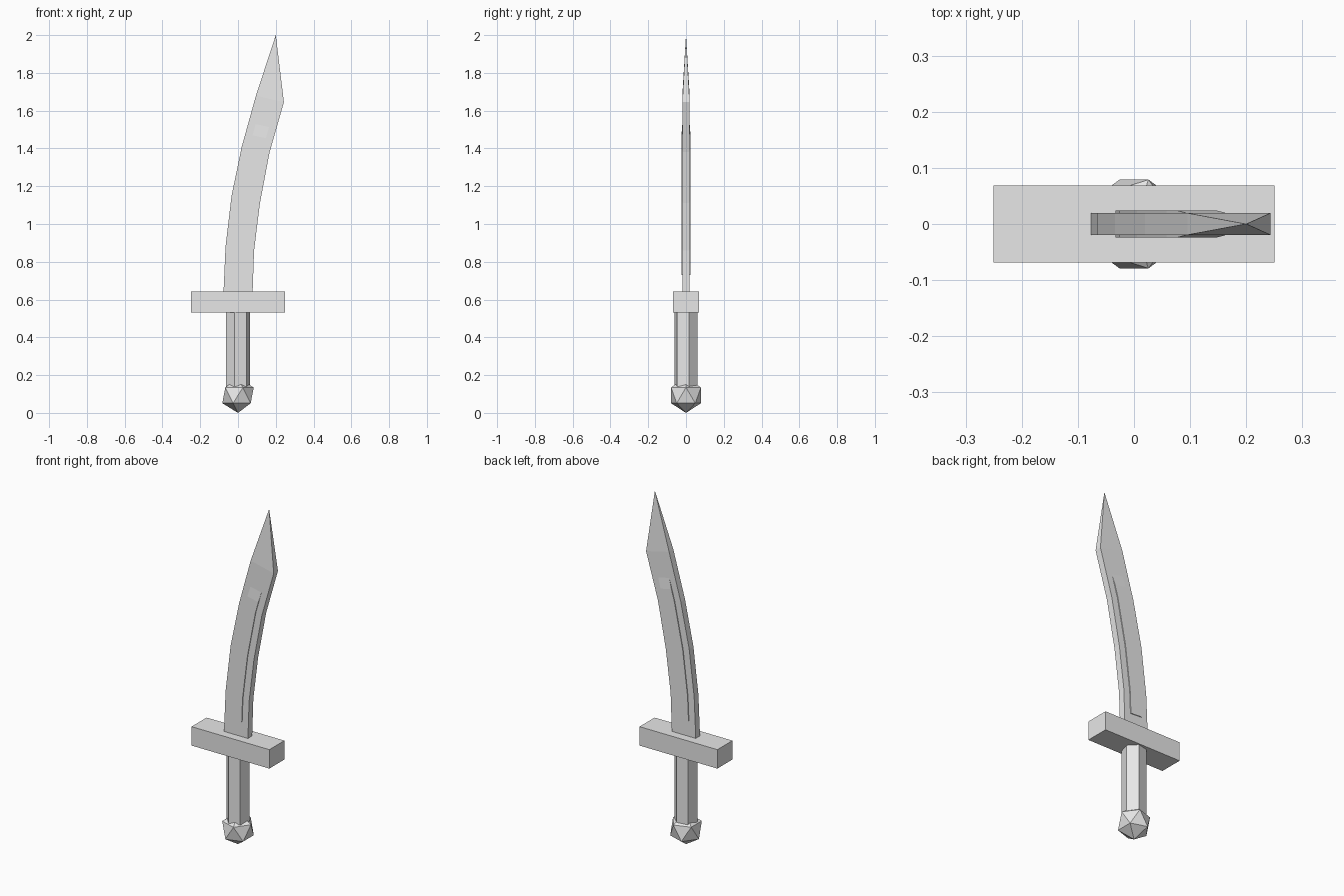
import bpy, bmesh, math
from mathutils import Vector, Matrix

cube = bpy.data.objects.get("Cube")
if cube:
    bpy.data.objects.remove(cube, do_unlink=True)

steel = bpy.data.materials.new("plain grey")
steel.use_nodes = True
GREY = (0.8, 0.8, 0.8, 1)
steel.diffuse_color = GREY
steel.node_tree.nodes["Principled BSDF"].inputs["Base Color"].default_value = GREY


def finish(name, bm):
    bmesh.ops.recalc_face_normals(bm, faces=bm.faces)
    mesh = bpy.data.meshes.new(name)
    bm.to_mesh(mesh)
    bm.free()
    mesh.materials.append(steel)
    obj = bpy.data.objects.new(name, mesh)
    bpy.context.collection.objects.link(obj)
    return obj


def loft(name, rows, tip=None):
    """Skin rectangular rings given as (left point, right point, half thickness)."""
    bm = bmesh.new()
    rings = []
    for a, b, h in rows:
        rings.append([bm.verts.new((p.x, y, p.y))
                      for p, y in ((a, -h), (b, -h), (b, h), (a, h))])
    for lo, hi in zip(rings, rings[1:]):
        for i in range(4):
            j = (i + 1) % 4
            bm.faces.new((lo[i], lo[j], hi[j], hi[i]))
    bm.faces.new(rings[0])
    if tip:
        point = bm.verts.new((tip[0], 0, tip[1]))
        for i in range(4):
            bm.faces.new((rings[-1][i], rings[-1][(i + 1) % 4], point))
    else:
        bm.faces.new(rings[-1])
    return finish(name, bm)


# Curved blade: back edge and cutting edge in the x-z plane
back = [Vector(p) for p in
        ((-0.077, 0.63), (-0.066, 0.88), (-0.034, 1.15), (0.02, 1.41), (0.095, 1.68))]
front = [Vector(p) for p in
         ((0.077, 0.63), (0.085, 0.86), (0.116, 1.11), (0.167, 1.38), (0.243, 1.645))]
HALF = 0.0195
loft("blade", [(a, b, HALF) for a, b in zip(back, front)], tip=(0.2, 2.0))


# Raised middle panel following the blade, sloping into it at the top
def across(t, f):
    i = min(int(t), len(back) - 2)
    a = back[i].lerp(back[i + 1], t - i)
    b = front[i].lerp(front[i + 1], t - i)
    return a.lerp(b, f)


panel = [(0.42, 0.024), (1, 0.024), (2, 0.024), (3, 0.024), (3.25, 0.024), (3.52, HALF - 0.001)]
loft("blade_panel", [(across(t, 0.26), across(t, 0.74), h) for t, h in panel])

# Cross guard
bm = bmesh.new()
bmesh.ops.create_cube(bm, size=1)
bmesh.ops.scale(bm, vec=(0.5, 0.138, 0.11), verts=bm.verts)
bmesh.ops.translate(bm, vec=(0, 0, 0.587), verts=bm.verts)
finish("guard", bm)

# Six-sided grip, turned slightly
bm = bmesh.new()
bmesh.ops.create_cone(bm, cap_ends=True, segments=6, radius1=0.0645, radius2=0.0645, depth=0.4)
for v in bm.verts:
    k = round(math.degrees(math.atan2(v.co.y, v.co.x)) / 60 - 0.01)
    angle = math.radians(60 * k + 14)
    v.co.x, v.co.y = 0.0645 * math.cos(angle), 0.0645 * math.sin(angle)
finish("grip", bm).location.z = 0.34

# Faceted pommel
bm = bmesh.new()
bmesh.ops.create_icosphere(bm, subdivisions=1, radius=0.093,
                           matrix=Matrix.Translation((0, 0, 0.093)))
finish("pommel", bm)
